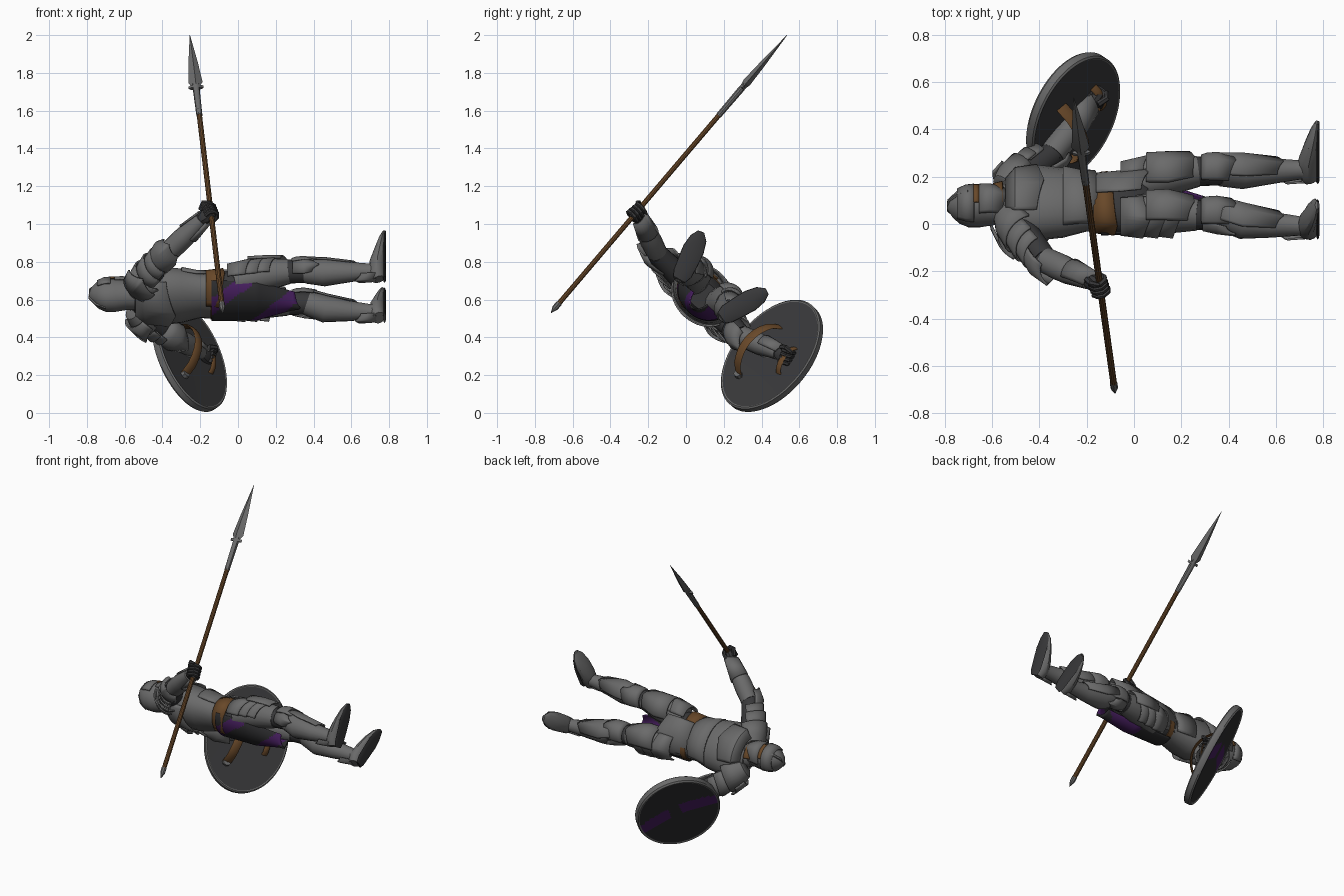
import bpy, bmesh
from math import pi, cos, sin, tau
from mathutils import Vector as V, Matrix

cube = bpy.data.objects.get("Cube")
if cube:
    bpy.data.objects.remove(cube)


def material(name, rgb):
    m = bpy.data.materials.new(name)
    m.use_nodes = True
    m.diffuse_color = (*rgb, 1)
    m.node_tree.nodes["Principled BSDF"].inputs["Base Color"].default_value = (*rgb, 1)
    return m


STEEL = material("steel", (.145, .145, .145))
DARK = material("dark mail", (.04, .04, .042))
BLACK = material("black cloth", (.025, .025, .027))
PURPLE = material("purple", (.06, .013, .11))
BROWN = material("brown leather", (.14, .065, .022))


def frame(a, b, c, origin):
    m = Matrix((a, b, c)).transposed().to_4x4()
    m.translation = origin
    return m


# Body frame: X is the figure's left, Y its back, Z its head; it lies along world x
BODY = frame(V((0, .74, -.67)), V((0, -.67, -.74)), V((-1, 0, 0)), V((0, .09, .62)))
TO_BODY = BODY.inverted()
WORLD = Matrix()
FRONT, UP = V((0, -1, 0)), V((0, 0, 1))


def finish(name, bm, mats, matrix, thick=0):
    bmesh.ops.recalc_face_normals(bm, faces=bm.faces)
    me = bpy.data.meshes.new(name)
    bm.to_mesh(me)
    bm.free()
    for m in mats:
        me.materials.append(m)
    ob = bpy.data.objects.new(name, me)
    bpy.context.collection.objects.link(ob)
    ob.matrix_world = matrix
    if thick:
        mod = ob.modifiers.new("thickness", "SOLIDIFY")
        mod.thickness, mod.offset = thick, 0


def loft(name, pts, mat, ref=FRONT, arc=None, n=16, tip=0, rule=None, matrix=BODY, thick=.009):
    """Skin rings (centre, radius along ref, radius across); arc leaves an open plate centred on ref."""
    bm, rows = bmesh.new(), []
    mats = mat if isinstance(mat, list) else [mat]
    cs = [V(p[0]) for p in pts]
    for i, (_, ra, rb) in enumerate(pts):
        t = (cs[min(i + 1, len(cs) - 1)] - cs[max(i - 1, 0)]).normalized()
        a = (ref - t * ref.dot(t)).normalized()
        b = t.cross(a)
        row = []
        for k in range(n + 1 if arc else n):
            th = (2 * k / n - 1) * arc if arc else tau * k / n
            co = cs[i] + a * ra * cos(th) + b * rb * sin(th)
            if arc and i == len(cs) - 1:
                co += t * tip * (1 - abs(th / arc)) ** 1.5
            row.append(bm.verts.new(co))
        rows.append(row)
    for r, q in zip(rows, rows[1:]):
        for k in range(n):
            j = (k + 1) % len(r)
            f = bm.faces.new((r[k], r[j], q[j], q[k]))
            if rule:
                f.material_index = rule(f.calc_center_median())
    if not arc:
        bm.faces.new(rows[0])
        bm.faces.new(rows[-1])
    finish(name, bm, mats, matrix, thick if arc else 0)


def z_rings(table):
    """Rings stacked up the body: height, radius along ref, radius across."""
    return [((0, 0, z), d, w) for z, d, w in table]


def blend(p, q, k):
    return [(V(p[0]).lerp(V(q[0]), i / k), p[1] + (q[1] - p[1]) * i / k,
             p[2] + (q[2] - p[2]) * i / k) for i in range(k + 1)]


def grow(p, q, r0, r1, t0, t1, k=1):
    """Rings along part of the segment p-q."""
    a, b = p.lerp(q, t0), p.lerp(q, t1)
    return blend((a, r0, r0), (b, r1, r1), k)


# Torso, waist and hips
loft("breastplate", z_rings([(.14, .102, .14), (.2, .1, .138), (.3, .125, .165),
     (.42, .135, .18), (.5, .115, .165), (.55, .075, .1)]), STEEL, n=20)
loft("mail_hips", z_rings([(.16, .1, .135), (.08, .108, .148), (.0, .108, .15), (-.06, .07, .1)]), DARK, n=20)
loft("belt", z_rings([(.145, .108, .146), (.11, .112, .15)]), BROWN, n=20)
loft("belt_drape", z_rings([(.17, .146, .108), (.09, .156, .119)]), BROWN, ref=V((-1, -.15, 0)), arc=1.45, tip=.02)
loft("hip_plate", z_rings([(.16, .12, .142), (.06, .13, .155), (-.03, .145, .16)]), STEEL,
     ref=V((.6, -1, 0)), arc=.85, tip=.04)
loft("belly_plate", z_rings([(.3, .135, .165), (.22, .118, .15), (.17, .115, .148)]), STEEL, arc=1.3, tip=.025)
loft("upper_chest_plate", z_rings([(.54, .09, .11), (.5, .13, .16), (.41, .147, .17)]), STEEL, arc=.85, tip=.03)
loft("back_plate", z_rings([(.54, .09, .12), (.49, .13, .165), (.38, .145, .18)]), STEEL, ref=-FRONT, arc=1.2, tip=.05)
loft("gorget", z_rings([(.51, .1, .12), (.55, .075, .085), (.585, .065, .07)]), STEEL)
loft("neck_scarf", z_rings([(.555, .087, .09), (.595, .077, .08)]), BROWN, arc=.7)


# Rear cloth with two diagonal purple bands
def cloth_band(c):
    q = -.67 * c.x - .74 * c.y + .75 * c.z
    return int(abs(abs(q + .089) - .136) < .045)


cloth = blend(((0, 0, .14), .113, .15), ((0, 0, -.1), .112, .142), 18)
cloth += blend(((0, 0, -.1), .112, .142), ((0, 0, -.3), .085, .05), 18)[1:]
loft("rear_cloth", cloth, [BLACK, PURPLE], ref=-FRONT, arc=1.35, n=32, tip=.03, thick=.008, rule=cloth_band)

# Helmet, visor and eye slot
loft("helmet", [((-.015, y + .01, z), d, w) for z, d, w, y in (
     (.545, .08, .08, 0), (.59, .08, .076, 0), (.65, .093, .082, 0), (.7, .093, .082, 0),
     (.74, .077, .068, 0), (.77, .047, .042, .005), (.787, .012, .01, .01))], STEEL, n=20)
for name, mat, arc, rings in (
        ("visor", STEEL, 1.1, ((.655, .102, .086), (.61, .108, .083), (.56, .088, .078))),
        ("brow_plate", STEEL, 1.5, ((.675, .1, .089), (.71, .096, .086), (.745, .08, .07))),
        ("eye_slot", BROWN, .6, ((.655, .101, .087), (.678, .101, .087)))):
    loft(name, [((-.015, .01, z), d, w) for z, d, w in rings], mat, arc=arc,
         tip=.03 if name == "visor" else 0)
loft("helmet_crest", [((-.015, y, z), .008, .008) for y, z in (
     (-.086, .7), (-.068, .745), (-.03, .782), (.03, .784), (.075, .75), (.1, .7))],
     STEEL, ref=V((1, 0, 0)), n=6)

# Legs
for s, side in ((1, "left"), (-1, "right")):
    def P(x, y, z):
        return V((s * x, y, z))

    out = P(1, -.2, 0)
    hip, thigh, knee = P(.088, -.02, .02), P(.108, -.055, -.14), P(.125, -.06, -.33)
    calf, ankle = P(.143, -.035, -.46), P(.16, -.03, -.7)
    loft(side + "_thigh", [(hip, .085, .08), (thigh, .09, .086), (knee + UP * .06, .068, .064)], STEEL)
    loft(side + "_knee_joint", [(knee + UP * .085, .066, .062), (knee, .062, .06),
         (knee - UP * .06, .058, .056)], DARK)
    loft(side + "_greave", [(knee - UP * .035, .066, .062), (calf, .073, .071),
         (P(.153, -.03, -.58), .056, .054), (ankle, .042, .04), (P(.16, -.03, -.735), .048, .045)], STEEL)
    loft(side + "_shin_plate", [(knee - UP * .03, .08, .07), (calf, .082, .075),
         (P(.153, -.032, -.6), .058, .056)], STEEL, arc=1.0, tip=.03)
    loft(side + "_knee_plate", [(knee + UP * .045, .068, .066), (knee + UP * .02, .08, .07),
         (knee - UP * .02, .084, .072), (knee - UP * .07, .07, .068)], STEEL, arc=1.3, tip=.03)
    loft(side + "_knee_wing", [(knee + UP * .04, .066, .05), (knee - UP * .02, .08, .06),
         (knee - UP * .06, .09, .05)], STEEL, ref=out - FRONT * .5, arc=.7, tip=.04)
    # Overlapping flared thigh lames
    for i in range(3):
        c = hip.lerp(knee, .04 + .18 * i)
        loft(f"{side}_thigh_lame_{i + 1}", [(c + UP * .05, .09, .088), (c - UP * .045, .118 - .006 * i, .1)],
             STEEL, ref=out + FRONT * .6, arc=1.1, tip=.03)
    loft(side + "_cuisse", [(thigh + UP * .09, .096, .088), (thigh, .102, .092), (knee + UP * .09, .088, .076)],
         STEEL, arc=1.1, tip=.02)
    # Pointed shoe
    toe = [(.152, .02, -.745, .035, .036), (.16, -.015, -.735, .046, .052), (.18, -.08, -.738, .042, .056),
           (.203, -.15, -.752, .03, .058), (.222, -.21, -.764, .018, .045), (.236, -.245, -.772, .007, .018)]
    loft(side + "_shoe", [(P(x, y, z), h, w) for x, y, z, h, w in toe], STEEL, ref=UP, n=12)
    loft(side + "_sole", [(P(x, y, -.776), .008, w * .97) for x, y, z, h, w in toe], DARK, ref=UP, n=8)
    loft(side + "_heel_guard", [(ankle - UP * .03, .055, .048), (ankle + UP * .05, .064, .05)],
         STEEL, ref=-FRONT, arc=.8, tip=.03)


def fist(side, centre, axis, arm):
    """Closed gauntlet whose fingers wrap round an axis."""
    axis = (axis - arm * axis.dot(arm)).normalized()
    across = axis.cross(arm)
    loft(side + "_palm", [(centre - arm * .06, .03, .03), (centre - arm * .03, .045, .034),
         (centre + arm * .015, .045, .026)], DARK, ref=axis, n=10)
    for i in range(4):
        mid = centre + axis * (.021 * i - .032)
        path = [(mid + arm * .036 * cos(t) + across * .034 * sin(t), .011, .012)
                for t in (-1.9, -1.1, -.4, .4, 1.1, 1.9, 2.6)]
        loft(f"{side}_finger_{i + 1}", path, DARK, ref=axis, n=6)
    loft(side + "_thumb", [(centre + axis * .04 - arm * .03 - across * .025, .014, .014),
         (centre + axis * .05 + arm * .01 - across * .04, .013, .013),
         (centre + axis * .035 + arm * .04 - across * .02, .009, .009)], DARK, ref=axis, n=6)


# Arms: joints are given in world space, then moved into the body frame
butt, point = V((-.08, -.715, .53)), V((-.255, .535, 2.0))
for side, s, joints, grip in (
        ("left", 1, ((-.49, .19, .51), (-.35, .29, .41), (-.16, .53, .3)), V((.3, .5, .8))),
        ("right", -1, ((-.49, -.01, .7), (-.38, -.15, .84), (-.15, -.26, 1.06)), point - butt)):
    sh, el, ha = [TO_BODY @ V(j) for j in joints]
    arm, out = (ha - el).normalized(), V((s, .1, .7))
    elbow_out = ((sh - el).normalized() - arm).normalized()
    loft(side + "_upper_arm", grow(sh, el, .07, .055, -.1, 1, 3), DARK, ref=out)
    loft(side + "_elbow_joint", grow(el, ha, .052, .05, -.12, .1, 2), DARK, ref=out)
    loft(side + "_forearm", grow(el, ha, .055, .058, .04, .3) + grow(el, ha, .056, .037, .45, .82), STEEL, ref=out)
    loft(side + "_gauntlet_cuff", grow(el, ha, .058, .043, .5, .86), STEEL, ref=elbow_out, arc=2.2, tip=.04)
    loft(side + "_elbow_plate", grow(sh, el, .064, .075, .6, .85) + grow(sh, el, .08, .058, 1.05, 1.25),
         STEEL, ref=elbow_out, arc=1.5, tip=.05)
    loft(side + "_shoulder_cap", [(sh.lerp(el, t), r, r) for t, r in
         ((-.5, .02), (-.4, .062), (-.15, .085), (.2, .096))], STEEL, ref=out, arc=2.0, tip=.02)
    for i in range(2):
        loft(f"{side}_shoulder_lame_{i + 1}", grow(sh, el, .08 - .008 * i, .09 - .01 * i, .1 + .25 * i, .5 + .25 * i),
             STEEL, ref=out, arc=1.7, tip=.03)
    # Pointed flange standing off the shoulder
    loft(side + "_shoulder_flange", grow(sh, el, .098, .112, -.25, .1), STEEL, ref=V((s * .5, .9, .5)), arc=1.0, tip=.06)
    fist(side, ha, TO_BODY.to_3x3() @ grip.normalized(), arm)

# Spear
for name, mat, n, table in (
        ("spear_shaft", BROWN, 10, ((.025, .014, .014), (.72, .014, .014))),
        ("spear_butt", STEEL, 8, ((0, .002, .002), (.018, .016, .016), (.035, .016, .016))),
        ("spear_socket", STEEL, 10, ((.71, .016, .016), (.8, .018, .018), (.83, .02, .016))),
        ("spear_collar", STEEL, 8, ((.808, .04, .012), (.816, .04, .012))),
        ("spear_blade", STEEL, 4, ((.815, .02, .016), (.83, .038, .022), (.9, .025, .015), (1, .001, .001)))):
    loft(name, [(butt.lerp(point, t), a, b) for t, a, b in table], mat, ref=V((1, 0, 0)), n=n, matrix=WORLD)

# Oval shield: local X is the long axis, Z points outward
out = V((-.72, .5, -.48)).normalized()
long = V((-.12, .59, .8))
long = (long - out * long.dot(out)).normalized()
SHIELD = frame(long, out.cross(long), out, V((-.256, .455, .302)))
SIDES = 64


def skin(name, profile, mats, rule):
    """Oval rings, each given as a fraction of the full outline and a height."""
    bm = bmesh.new()
    rows = [[bm.verts.new((.342 * s * cos(tau * k / SIDES), .265 * s * sin(tau * k / SIDES), z))
             for k in range(SIDES)] for s, z in profile]
    for r, q in zip(rows, rows[1:]):
        for k in range(SIDES):
            f = bm.faces.new((r[k], r[k - 1], q[k - 1], q[k]))
            f.material_index = rule(f.calc_center_median())
    finish(name, bm, mats, SHIELD)


def shield_band(c):
    """Curved band across the outer face, broken at the middle."""
    return int(c.z > 0 and abs(c.x - .04 + 1.1 * c.y ** 2) < .052 and abs(c.y - .015) > .036)


skin("shield_inside", [(.01, -.018), (.5, -.018), (.965, -.02)], [DARK], lambda c: 0)
skin("shield_face", [(.004 + .041 * k, .026 - .004 * k / 23) for k in range(24)], [BLACK, PURPLE], shield_band)
skin("shield_rim", [(.955, -.02), (.975, -.023), (1, -.016), (1, .016), (.975, .026), (.94, .022)],
     [STEEL], lambda c: 0)

# Leather arm strap and hand grip arching over the inside of the shield
to_shield = SHIELD.inverted()
for name, ends, height, width in (("arm_strap", ((-.3, .29, .19), (-.3, .49, .46)), .12, .028),
                                  ("hand_grip", ((-.16, .5, .2), (-.16, .57, .35)), .04, .018)):
    a, b = [to_shield @ V(e) for e in ends]
    a.z = b.z = -.018
    along = (b - a).normalized()
    path = [(a.lerp(b, i / 10) - UP * height * sin(pi * i / 10) ** .6, .007, width) for i in range(11)]
    loft(name, path, BROWN, ref=along.cross(UP).cross(along) + along * .3, n=8, matrix=SHIELD)
    if name == "arm_strap":
        loft("strap_buckle", [(a - UP * .02, .018, .024), (a, .022, .028)], STEEL, ref=along, n=8, matrix=SHIELD)

# Smooth shading with crisp plate edges
bpy.ops.object.select_all(action="DESELECT")
for ob in bpy.context.collection.objects:
    if ob.type == "MESH":
        ob.select_set(True)
        bpy.context.view_layer.objects.active = ob
bpy.ops.object.shade_smooth_by_angle(angle=.6)
